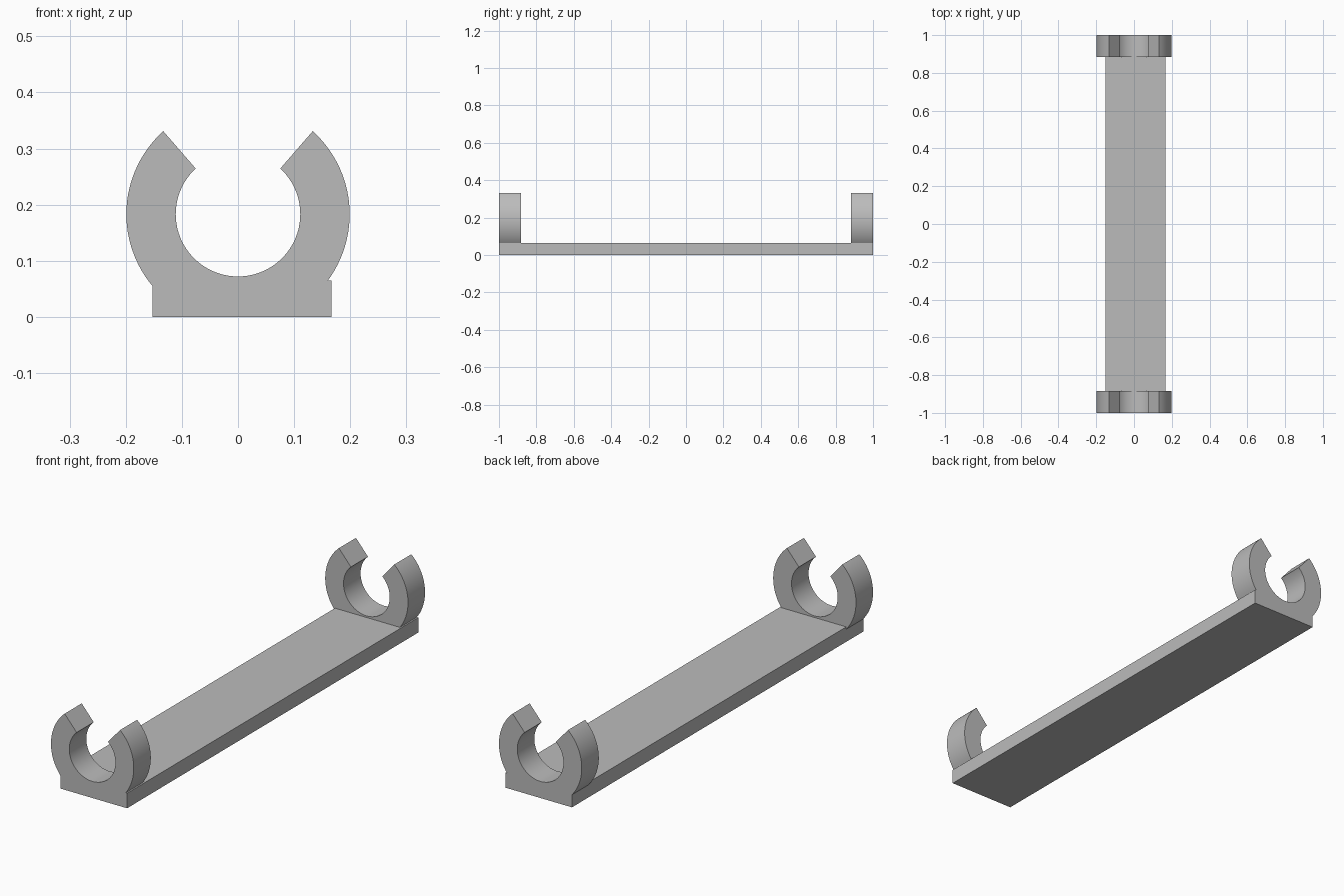
import bpy, bmesh, math

if "Cube" in bpy.data.objects:
    bpy.data.objects.remove(bpy.data.objects["Cube"])

CZ, R_OUT, R_IN = 0.183, 0.199, 0.111      # ring centre height and radii
X0, X1, PLATE_Z = -0.152, 0.167, 0.065     # base plate extents
CLIP = 0.117                               # clip depth along y

grey = bpy.data.materials.new("light grey plastic")
grey.diffuse_color = (0.5, 0.5, 0.5, 1)
grey.use_nodes = True
grey.node_tree.nodes["Principled BSDF"].inputs["Base Color"].default_value = grey.diffuse_color


def extrude_profile(name, pts, y0, y1):
    """Extrude an x/z outline along y into a closed solid."""
    bm = bmesh.new()
    face = bm.faces.new([bm.verts.new((x, y0, z)) for x, z in pts])
    ext = bmesh.ops.extrude_face_region(bm, geom=[face])
    verts = [g for g in ext["geom"] if isinstance(g, bmesh.types.BMVert)]
    bmesh.ops.translate(bm, verts=verts, vec=(0, y1 - y0, 0))
    bmesh.ops.recalc_face_normals(bm, faces=bm.faces)
    mesh = bpy.data.meshes.new(name)
    bm.to_mesh(mesh)
    bm.free()
    mesh.materials.append(grey)
    obj = bpy.data.objects.new(name, mesh)
    bpy.context.collection.objects.link(obj)
    bpy.ops.object.select_all(action="DESELECT")
    obj.select_set(True)
    bpy.context.view_layer.objects.active = obj
    bpy.ops.object.shade_smooth_by_angle(angle=math.radians(30))
    return obj


def arc(r, a0, a1, n):
    return [(r * math.cos(a0 + (a1 - a0) * i / n),
             CZ + r * math.sin(a0 + (a1 - a0) * i / n)) for i in range(n + 1)]


# Base plate
extrude_profile("base_plate", [(X0, 0), (X1, 0), (X1, PLATE_Z), (X0, PLATE_Z)], -1, 1)

# Open ring clip outline: right outer arc, bore, left outer arc, plate contact
tip = math.radians(48)
bottom_right = -math.asin((CZ - PLATE_Z) / R_OUT)
bottom_left = math.pi + math.acos(-X0 / R_OUT)
outline = (arc(R_OUT, bottom_right, tip, 28)
           + arc(R_IN, tip + math.radians(-0.8), -math.pi - tip + math.radians(0.8), 64)
           + arc(R_OUT, math.pi - tip, bottom_left, 28)
           + [(X0, PLATE_Z)])

# One clip at each end
extrude_profile("front_clip", outline, -1, -1 + CLIP)
extrude_profile("back_clip", outline, 1 - CLIP, 1)
